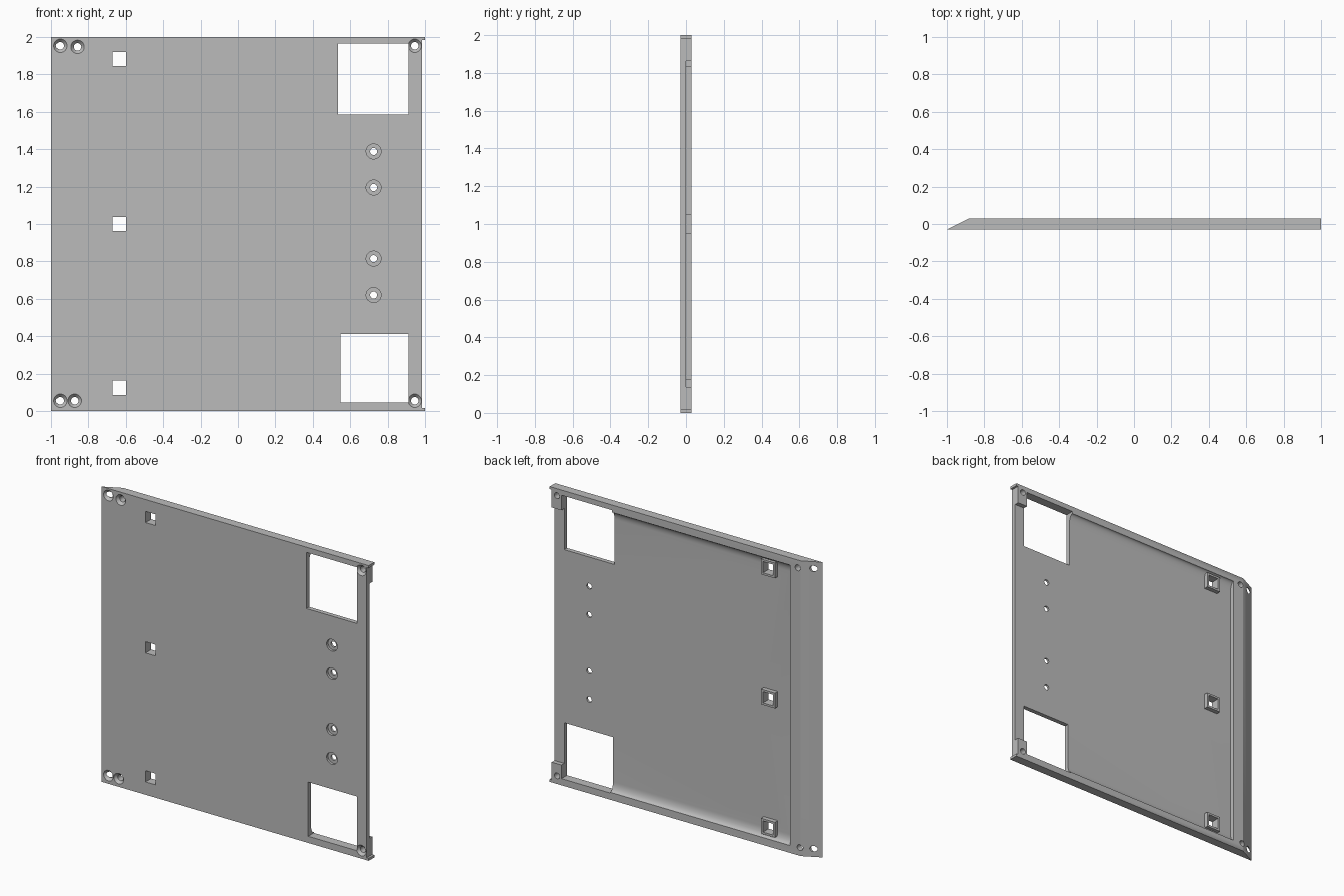
import bpy, bmesh, math

cube = bpy.data.objects.get("Cube")
if cube:
    bpy.data.objects.remove(cube, do_unlink=True)

grey = bpy.data.materials.new("plain grey")
grey.use_nodes = True
grey.diffuse_color = (0.5, 0.5, 0.5, 1)
grey.node_tree.nodes["Principled BSDF"].inputs["Base Color"].default_value = (0.5, 0.5, 0.5, 1)

FRONT, FLOOR, BACK = -0.03, 0.0, 0.03


def loft(name, rings):
    """Closed solid through matching rings of points."""
    bm = bmesh.new()
    loops = [[bm.verts.new(p) for p in ring] for ring in rings]
    n = len(loops[0])
    for a, b in zip(loops, loops[1:]):
        for i in range(n):
            j = (i + 1) % n
            bm.faces.new((a[i], a[j], b[j], b[i]))
    bm.faces.new(loops[0][::-1])
    bm.faces.new(loops[-1])
    bmesh.ops.recalc_face_normals(bm, faces=bm.faces)
    mesh = bpy.data.meshes.new(name)
    bm.to_mesh(mesh)
    bm.free()
    mesh.materials.append(grey)
    obj = bpy.data.objects.new(name, mesh)
    bpy.context.collection.objects.link(obj)
    return obj


def box(name, x0, x1, y0, y1, z0, z1):
    return loft(name, [[(x0, y, z0), (x1, y, z0), (x1, y, z1), (x0, y, z1)] for y in (y0, y1)])


def stepped_hole(name, x, z, steps):
    """Round cutter along y; steps are (y, radius)."""
    turns = [i * math.tau / 32 for i in range(32)]
    return loft(name, [[(x + r * math.cos(t), y, z + r * math.sin(t)) for t in turns]
                       for y, r in steps])


def combine(operation, tool):
    mod = panel.modifiers.new(tool.name, "BOOLEAN")
    mod.operation = operation
    mod.solver = "EXACT"
    mod.object = tool
    bpy.context.view_layer.objects.active = panel
    bpy.ops.object.modifier_apply(modifier=mod.name)
    bpy.data.objects.remove(tool, do_unlink=True)


# Slab with one bevelled end
outline = [(-1, FRONT), (1, FRONT), (1, BACK), (-0.88, BACK)]
panel = loft("door_panel", [[(x, y, z) for x, y in outline] for z in (0, 2)])

# Rear recess with curved coves along both rails
angles = [math.radians(a) for a in range(0, 91, 10)]
cove = [(BACK - 0.03 * math.sin(t), 0.11 - 0.06 * math.cos(t)) for t in angles]
section = [(0.06, 0.05)] + cove
section += [(y, 2 - z) for y, z in reversed(section)]
combine("DIFFERENCE", loft("recess", [[(x, y, z) for y, z in section] for x in (-0.8, 1.1)]))

# Shortened edge, leaving a lip at each rail end
combine("DIFFERENCE", box("edge_trim", 0.985, 1.1, -0.1, 0.1, 0.017, 1.983))

# Corner bosses
for z0, z1 in ((0.01, 0.137), (1.863, 1.99)):
    combine("UNION", box("corner_boss", 0.912, 0.985, -0.01, BACK, z0, z1))

# Square collars with through holes
for z in (0.125, 1.0, 1.882):
    combine("UNION", box("collar", -0.687, -0.583, -0.01, BACK, z - 0.052, z + 0.052))
    combine("DIFFERENCE", box("square_hole", -0.672, -0.598, -0.1, 0.1, z - 0.038, z + 0.038))

# Large windows
combine("DIFFERENCE", box("upper_window", 0.535, 0.912, -0.1, 0.1, 1.585, 1.965))
combine("DIFFERENCE", box("lower_window", 0.547, 0.912, -0.1, 0.1, 0.045, 0.412))

# Countersunk corner holes
sink = [(-0.05, 0.036), (FRONT, 0.036), (-0.012, 0.02), (0.1, 0.02)]
for x, z in ((-0.95, 1.953), (-0.858, 1.947), (0.945, 1.953),
             (-0.95, 0.055), (-0.873, 0.055), (0.945, 0.055)):
    combine("DIFFERENCE", stepped_hole("corner_hole", x, z, sink))

# Counterbored middle holes
bore = [(-0.05, 0.04), (-0.014, 0.04), (-0.014, 0.019), (0.1, 0.019)]
for z in (0.62, 0.815, 1.195, 1.388):
    combine("DIFFERENCE", stepped_hole("middle_hole", 0.725, z, bore))

# Smooth curves, crisp edges
bpy.ops.object.select_all(action="DESELECT")
panel.select_set(True)
bpy.context.view_layer.objects.active = panel
bpy.ops.object.shade_smooth_by_angle(angle=math.radians(30))
